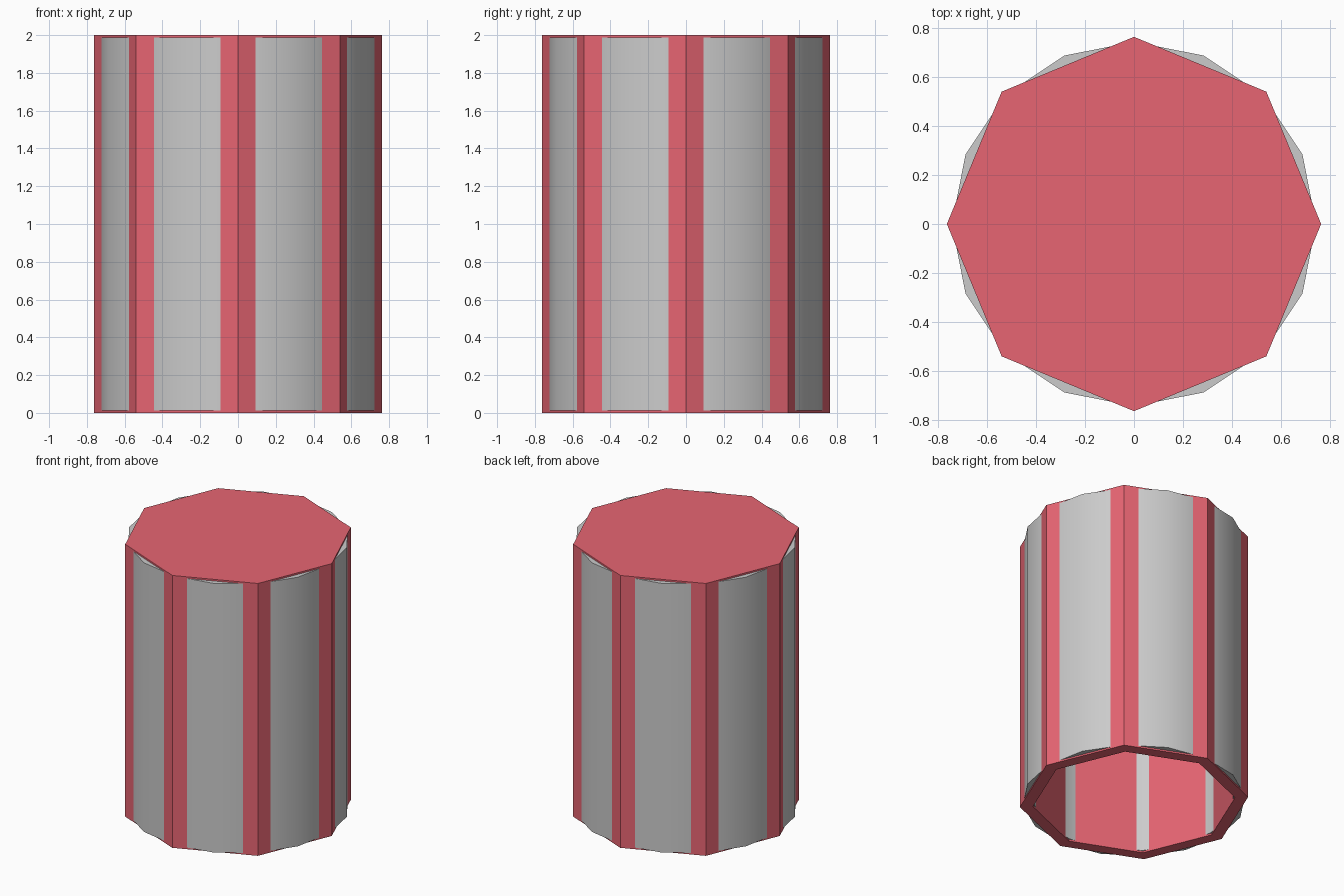
import bpy, bmesh
from math import cos, sin, pi

if "Cube" in bpy.data.objects:
    bpy.data.objects.remove(bpy.data.objects["Cube"])


def cup(name, sides, r_out, r_in, z0, z1, z_ceiling):
    """Upside-down cup: closed top, open bottom, walls of even thickness."""
    bm = bmesh.new()

    def ring(r, z):
        return [bm.verts.new((r * cos(2 * pi * i / sides),
                              r * sin(2 * pi * i / sides), z)) for i in range(sides)]

    profile = [(r_out, z1), (r_out, z0), (r_in, z0), (r_in, z_ceiling)]
    rings = [ring(r, z) for r, z in profile]
    for a, b in zip(rings, rings[1:]):
        for i in range(sides):
            j = (i + 1) % sides
            bm.faces.new((a[i], b[i], b[j], a[j]))
    bm.faces.new(rings[0])
    bm.faces.new(rings[-1])
    bmesh.ops.recalc_face_normals(bm, faces=bm.faces)
    mesh = bpy.data.meshes.new(name)
    bm.to_mesh(mesh)
    bm.free()
    obj = bpy.data.objects.new(name, mesh)
    bpy.context.collection.objects.link(obj)
    return obj


# Red eight-sided shell
shell = cup("octagonal_shell", 8, 0.762, 0.675, 0.0, 2.0, 1.92)
red = bpy.data.materials.new("red")
red.diffuse_color = (0.8, 0.13, 0.17, 1)
red.use_nodes = True
red.node_tree.nodes["Principled BSDF"].inputs["Base Color"].default_value = red.diffuse_color
shell.data.materials.append(red)

# Grey rounder liner that pokes through the flats of the shell
liner = cup("round_liner", 16, 0.742, 0.666, 0.012, 1.988, 1.925)
bpy.ops.object.select_all(action='DESELECT')
liner.select_set(True)
bpy.context.view_layer.objects.active = liner
bpy.ops.object.shade_smooth_by_angle()
